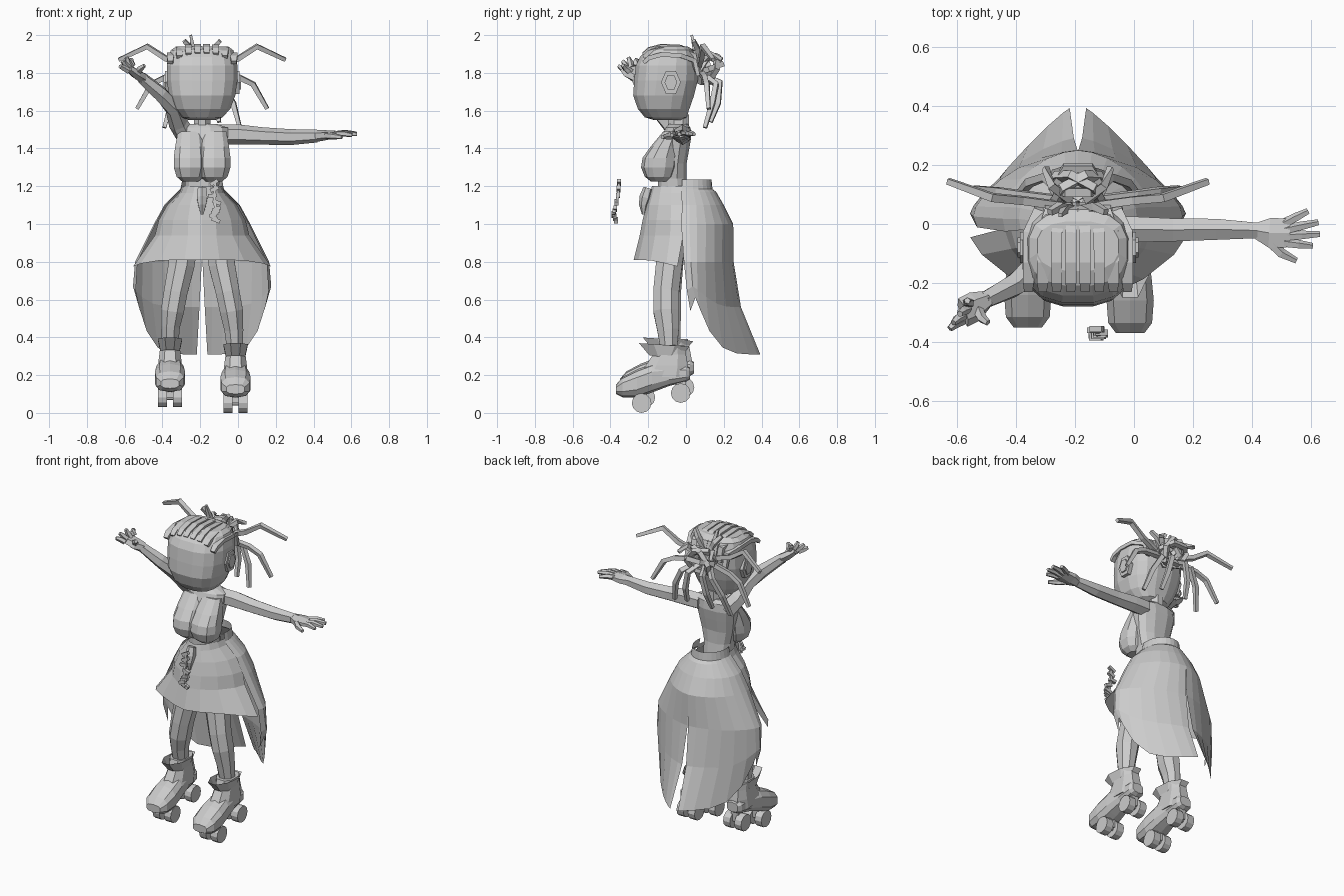
import bpy, bmesh, math, random
from mathutils import Vector, Matrix

if "Cube" in bpy.data.objects:
    bpy.data.objects.remove(bpy.data.objects["Cube"])

CX = -0.19          # body axis
grey = bpy.data.materials.new("plain_grey")
grey.use_nodes = True
grey.diffuse_color = (0.6, 0.6, 0.6, 1)
grey.node_tree.nodes["Principled BSDF"].inputs["Base Color"].default_value = (0.6, 0.6, 0.6, 1)


def finish(name, bm):
    bmesh.ops.recalc_face_normals(bm, faces=bm.faces)
    me = bpy.data.meshes.new(name)
    bm.to_mesh(me)
    bm.free()
    me.materials.append(grey)
    ob = bpy.data.objects.new(name, me)
    bpy.context.collection.objects.link(ob)
    return ob


def skin(name, rings, closed=True, caps=True):
    """Bridge a list of equal rings of points."""
    bm = bmesh.new()
    vs = [[bm.verts.new(p) for p in r] for r in rings]
    n = len(rings[0])
    for a, b in zip(vs, vs[1:]):
        for i in range(n if closed else n - 1):
            j = (i + 1) % n
            bm.faces.new((a[i], a[j], b[j], b[i]))
    if closed and caps:
        bm.faces.new(vs[0])
        bm.faces.new(vs[-1])
    return finish(name, bm)


def oval(n, p=2.0):
    """Unit superellipse points."""
    out = []
    for i in range(n):
        a = 2 * math.pi * (i + 0.5) / n
        c, s = math.cos(a), math.sin(a)
        out.append((math.copysign(abs(c) ** (2 / p), c), math.copysign(abs(s) ** (2 / p), s)))
    return out


def stack(name, rows, n=12, p=2.0, cx=CX, caps=True):
    """Horizontal rings: z, front y, back y, half width."""
    return skin(name, [[(cx + u * w, (f + b) / 2 + v * (b - f) / 2, z) for u, v in oval(n, p)]
                       for z, f, b, w in rows], caps=caps)


def tube(name, pts, radii, n=6, ref=(0, 0, 1)):
    """Sweep ovals along a path; a radius may be (side, up)."""
    pts = [Vector(p) for p in pts]
    rings = []
    for i, c in enumerate(pts):
        t = (pts[min(i + 1, len(pts) - 1)] - pts[max(i - 1, 0)]).normalized()
        side = t.cross(Vector(ref)).normalized()
        up = side.cross(t)
        r = radii[i] if isinstance(radii, list) else radii
        a, b = r if isinstance(r, tuple) else (r, r)
        rings.append([c + side * a * u + up * b * v for u, v in oval(n)])
    return skin(name, rings)


def box(name, loc, size, rot=0.0):
    bm = bmesh.new()
    bmesh.ops.create_cube(bm, size=1, matrix=Matrix.Translation(loc) @ Matrix.Rotation(rot, 4, "Y")
                          @ Matrix.Diagonal((*size, 1)))
    return finish(name, bm)


def disc(name, loc, r, depth, n, squash=1.0):
    """Cylinder lying along x."""
    bm = bmesh.new()
    bmesh.ops.create_cone(bm, cap_ends=True, segments=n, radius1=r, radius2=r, depth=depth,
                          matrix=Matrix.Translation(loc) @ Matrix.Diagonal((1, squash, 1, 1))
                          @ Matrix.Rotation(math.pi / 2, 4, "Y"))
    return finish(name, bm)


# Head, neck and ears
stack("head", [(1.55, -.17, -.02, .07), (1.565, -.22, .005, .11), (1.61, -.257, .02, .152),
               (1.68, -.282, .045, .178), (1.76, -.277, .065, .19), (1.84, -.268, .067, .19),
               (1.885, -.245, .06, .18), (1.92, -.21, .045, .168), (1.94, -.16, .01, .14)], 16, 2.6)
stack("neck", [(1.49, -.1, .02, .05), (1.58, -.1, .02, .045)], 8)
for s, side in ((1, "left"), (-1, "right")):
    disc(side + "_ear", (CX + s * .182, -.08, 1.75), .07, .03, 6, .75)
    disc(side + "_ear_inner", (CX + s * .19, -.08, 1.75), .045, .03, 6, .75)

# Torso and bust
stack("torso", [(1.14, -.15, .02, .09), (1.24, -.15, .005, .095), (1.32, -.14, .005, .115),
                (1.4, -.14, .02, .13), (1.46, -.13, .03, .14), (1.51, -.11, .025, .14),
                (1.53, -.09, .01, .08)], 12, 2.4)
for s, side in ((1, "left"), (-1, "right")):
    stack(side + "_bust", [(1.225, -.185, -.1, .045), (1.25, -.218, -.07, .075), (1.3, -.238, -.05, .091),
                           (1.35, -.23, -.045, .091), (1.41, -.187, -.04, .083), (1.49, -.12, -.03, .068)],
          10, 2.3, CX + s * .063)

# Arms and hands
tube("left_arm", [(-.1, -.02, 1.475), (0, -.018, 1.474), (.13, -.02, 1.466), (.28, -.018, 1.46),
                  (.42, -.022, 1.466)],
     [(.052, .052), (.05, .053), (.045, .046), (.041, .042), (.03, .034)])
tube("left_palm", [(.41, -.022, 1.466), (.46, -.03, 1.47), (.53, -.03, 1.475)],
     [(.029, .032), (.058, .027), (.056, .018)])
tube("right_arm", [(-.27, -.03, 1.46), (-.315, -.08, 1.53), (-.34, -.15, 1.61), (-.41, -.21, 1.69),
                   (-.51, -.26, 1.775)], [.058, .052, .046, .042, .031])
tube("right_palm", [(-.5, -.255, 1.77), (-.54, -.28, 1.795), (-.58, -.3, 1.825)],
     [.031, (.028, .052), (.02, .052)], ref=(0, 1, 0))
left_tips = [(.59, .043, 1.475), (.625, .005, 1.48), (.63, -.035, 1.475), (.605, -.075, 1.47)]
for i, tip in enumerate(left_tips):
    root = (.51, .002 - i * .022, 1.475)
    mid = Vector(root).lerp(Vector(tip), .5) + Vector((0, 0, .006))
    tube("left_finger", [root, mid, tip], [.017, .016, .011], 5)
tube("left_thumb", [(.45, -.05, 1.47), (.5, -.1, 1.465), (.55, -.125, 1.46)], [.021, .018, .011], 5)
right_tips = [(-.625, -.355, 1.835), (-.612, -.335, 1.862), (-.59, -.305, 1.882), (-.565, -.26, 1.876)]
for i, tip in enumerate(right_tips):
    root = (-.58 + i * .008, -.325 + i * .019, 1.81 + i * .009)
    mid = Vector(root).lerp(Vector(tip), .5) + Vector((-.006, 0, .004))
    tube("right_finger", [root, mid, tip], [.017, .016, .011], 5)
tube("right_thumb", [(-.53, -.29, 1.8), (-.515, -.32, 1.825), (-.495, -.335, 1.84)], [.02, .017, .011], 5)


# Skirt: front apron and split back train
def arc(z, rx, ry, y0, way, start, stop, n, p, gap=0.0, rise=0.0):
    out = []
    for i in range(n + 1):
        a = math.radians(start + (stop - start) * i / n)
        u = math.copysign(abs(math.sin(a)) ** (2 / p), a)
        v = math.copysign(abs(math.cos(a)) ** (2 / p), math.cos(a))
        x = u * rx + math.copysign(gap, stop) * (1 - abs(u))
        out.append((CX + x, y0 + way * ry * v, z + rise * abs(u) ** 5))
    return out


apron = [(1.2, .105, .17, -.01, 2), (1.165, .12, .18, -.01, 2), (1.1, .185, .2, -.01, 1.8),
         (1.02, .23, .22, -.01, 1.7), (.94, .25, .23, -.015, 1.6), (.81, .365, .232, -.045, 1.4)]
skin("skirt_front", [arc(z, rx, ry, y0, -1, -90, 90, 8, p, 0, -.035 if z < .9 else 0)
                     for z, rx, ry, y0, p in apron], closed=False)
train = [(1.235, .105, .125, .01, 0, 0, 2), (1.185, .115, .13, .01, 0, 0, 2), (1.17, .13, .15, .01, 0, 0, 2),
         (1.1, .2, .18, .02, 0, 0, 1.9), (1.0, .255, .23, .02, 0, 0, 1.75), (.8, .355, .225, .027, .002, 0, 1.6),
         (.56, .366, .255, .036, .014, .11, 1.35), (.31, .345, .343, .05, .028, .3, 1.12)]
for s, side in ((1, "left"), (-1, "right")):
    skin(side + "_skirt_back", [arc(z, rx, ry, y0, 1, 0, s * 104, 8, p, gap, rise)
                                for z, rx, ry, y0, gap, rise, p in train], closed=False)

# Belt tail and hanging charm
tube("belt_knot", [(CX, -.2, 1.19), (CX, -.215, 1.14), (CX, -.225, 1.1), (CX, -.225, 1.05)],
     [.026, .032, .024, .008], 6, (0, 1, 0))
random.seed(4)
charm = [(-.12, -.355, 1.22), (-.125, -.36, 1.15), (-.12, -.375, 1.08), (-.12, -.385, 1.05), (-.125, -.37, 1.02)]
tube("charm_strip", charm, .01, 4, (0, 1, 0))
for i in range(9):
    a = i / 8 * 3.99
    p = Vector(charm[int(a)]).lerp(Vector(charm[int(a) + 1]), a % 1)
    p.x += random.uniform(-.012, .012)
    box("charm_link", p, (.046, .02, .02), random.uniform(-.6, .6))

# Legs
left_leg = [(-.115, -.06, 1.05), (-.105, -.07, .95), (-.085, -.09, .78), (-.055, -.105, .64), (-.035, -.105, .54),
            (-.022, -.095, .44), (-.015, -.09, .33)]
right_leg = [(-.265, -.06, 1.05), (-.28, -.07, .95), (-.3, -.085, .78), (-.33, -.095, .64), (-.347, -.095, .54),
             (-.357, -.085, .46), (-.36, -.07, .35)]
leg_radii = [.07, .08, .075, (.068, .074), (.066, .074), (.054, .062), .046]
tube("left_leg", left_leg, leg_radii, 8, (0, 1, 0))
tube("right_leg", right_leg, leg_radii, 8, (0, 1, 0))

# Roller boots: y, sole z, top z, half width
foot = [(-.37, .1, .15, .05), (-.335, .082, .19, .077), (-.26, .08, .23, .083), (-.18, .108, .26, .075),
        (-.09, .142, .26, .06), (0, .165, .25, .055), (.022, .178, .24, .04)]
for side, bx, dy, dz in (("left", -.013, 0, 0), ("right", -.36, .02, .03)):
    skin(side + "_boot", [[(bx + u * w, y + dy, dz + (lo + hi) / 2 + v * (hi - lo) / 2) for u, v in oval(10, 2.8)]
                          for y, lo, hi, w in foot])
    stack(side + "_boot_shaft", [(dz + z, dy + f, dy + b, w) for z, f, b, w in
                                 ((.19, -.26, .02, .068), (.25, -.22, .018, .064),
                                  (.31, -.18, .005, .056), (.36, -.165, -.005, .058))], 8, 2.6, bx)
    cuff = [[(bx + u * w, dy - .115 + v * d, dz + z - v * .01) for u, v in oval(8)]
            for z, w, d in ((.295, .055, .085), (.36, .07, .145))]
    skin(side + "_boot_cuff", cuff, caps=False)
    for end, wy, wz in (("front", -.235, .052), ("rear", -.028, .105)):
        box(side + "_" + end + "_truck", (bx, wy + dy, wz + .035 + dz), (.05, .05, .07))
        disc(side + "_" + end + "_axle", (bx, wy + dy, wz + dz), .014, .08, 8)
        for s in (1, -1):
            disc(side + "_" + end + "_wheel", (bx + s * .04, wy + dy, wz + dz), .052, .048, 12)

# Braided rows over the scalp
for i in range(8):
    o = -.168 + i * .336 / 7
    drop = .045 * abs(o / .168) ** 3
    row = [(-.225, 1.9), (-.195, 1.925), (-.13, 1.942), (-.03, 1.937), (.04, 1.91), (.065, 1.83)]
    tube("hair_row", [(CX + o * (1 if y < .03 else .8), y, z - drop) for y, z in row],
         [(.02, .014)] + [(.026, .017)] * 4 + [(.02, .014)], 4)

# Loose locks fanning out from the bun
locks = [[(.04, .06, 1.82), (.19, .08, 1.875), (.29, .09, 1.94), (.44, .145, 1.87)],
         [(.04, .08, 1.8), (.2, .1, 1.775), (.27, .11, 1.74), (.345, .12, 1.61)],
         [(.04, .09, 1.79), (.11, .16, 1.74), (.165, .14, 1.64), (.2, .1, 1.51)],
         [(.02, .1, 1.78), (.05, .18, 1.75), (.075, .17, 1.64), (.09, .13, 1.54)],
         [(.02, .05, 1.86), (.06, .06, 1.93), (.095, .04, 1.97)],
         [(.03, .08, 1.84), (.09, .13, 1.9), (.11, .19, 1.87)]]
for s, side in ((1, "left"), (-1, "right")):
    for path in locks:
        tube(side + "_lock", [(CX + s * x, y, z) for x, y, z in path],
             [.019] * (len(path) - 1) + [.014], 4, (.1, 1, .2))
tube("top_lock", [(CX - .03, .06, 1.86), (CX - .05, .045, 1.94), (CX - .06, .03, 2.0)], [.018, .016, .009], 4, (0, 1, 0))

# Bun made of interlocked loops
for tilt, turn, r in ((.35, 0, .085), (1.2, .5, .085), (1.2, -.5, .085), (1.75, 0, .075)):
    m = (Matrix.Translation((CX, .12, 1.82)) @ Matrix.Rotation(turn, 4, "Z") @ Matrix.Rotation(tilt, 4, "X"))
    rings = []
    for k in range(7):
        a = k * math.pi / 3
        rings.append([m @ Vector(((r + .02 * u) * math.cos(a), (r + .02 * u) * math.sin(a), .02 * v))
                      for u, v in oval(4)])
    skin("bun_loop", rings, caps=False)
